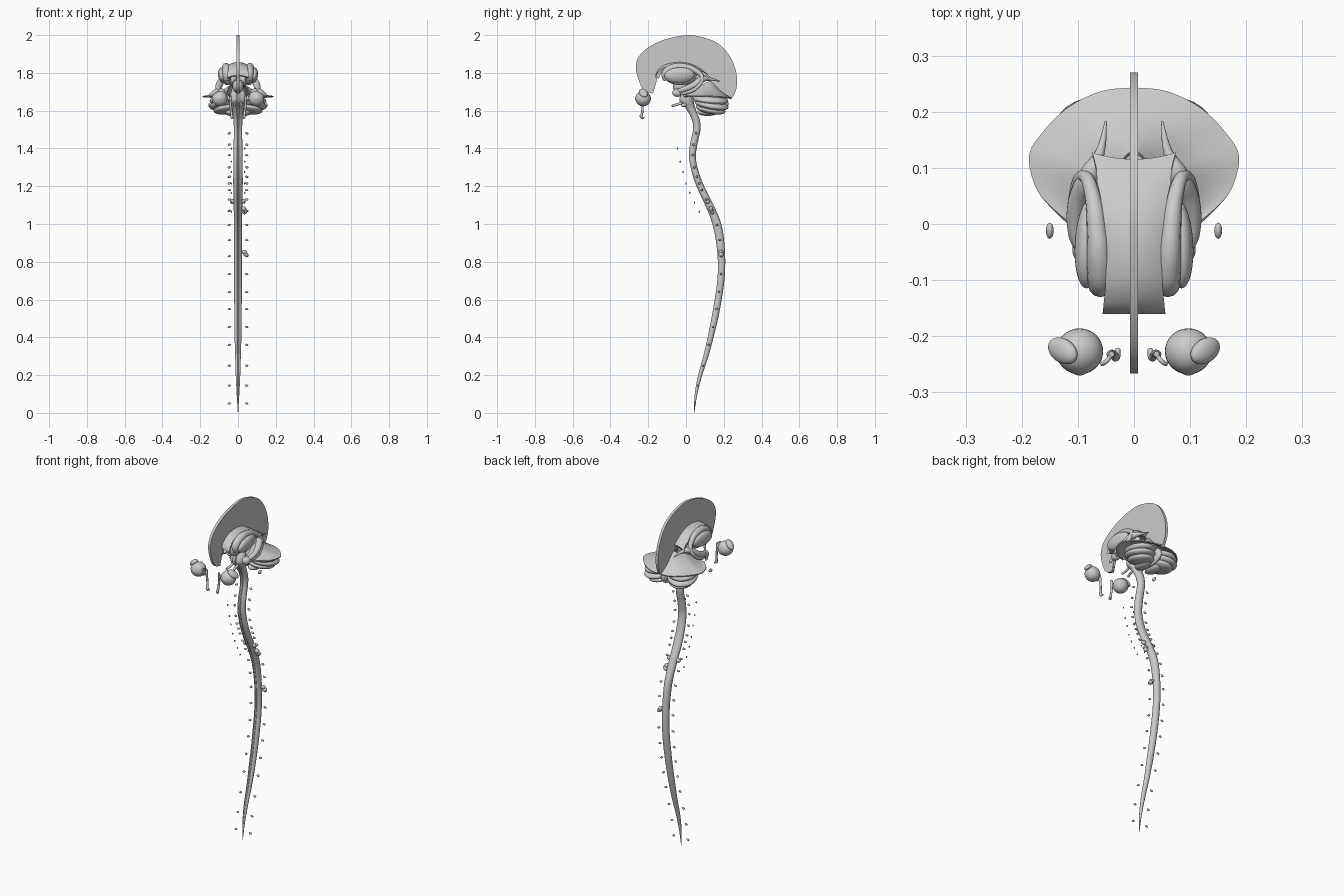
import bpy, bmesh, math
from mathutils import Vector, Euler, Matrix


def add_mesh(name, bm):
    bmesh.ops.recalc_face_normals(bm, faces=bm.faces)
    me = bpy.data.meshes.new(name)
    bm.to_mesh(me)
    bm.free()
    ob = bpy.data.objects.new(name, me)
    bpy.context.collection.objects.link(ob)
    return ob


def blob(name, c, r, rot=(0, 0, 0), seg=32):
    bm = bmesh.new()
    m = Matrix.Translation(c) @ Euler(rot).to_matrix().to_4x4() @ Matrix.Diagonal((*r, 1))
    bmesh.ops.create_uvsphere(bm, u_segments=seg, v_segments=seg // 2, radius=1, matrix=m)
    return add_mesh(name, bm)


def pair(name, c, r, rot=(0, 0, 0), seg=32):
    for side, s in (("left", -1), ("right", 1)):
        blob(f"{name}_{side}", (s * c[0], c[1], c[2]), r, (rot[0], s * rot[1], s * rot[2]), seg)


def tube(name, pts, depth=1.0):
    """pts: (x, y, z, radius)"""
    cu = bpy.data.curves.new(name, 'CURVE')
    cu.dimensions = '3D'
    cu.bevel_depth, cu.bevel_resolution, cu.resolution_u = depth, 4, 8
    cu.use_fill_caps = True
    sp = cu.splines.new('BEZIER')
    sp.bezier_points.add(len(pts) - 1)
    for bp, p in zip(sp.bezier_points, pts):
        bp.co, bp.radius = p[:3], p[3]
        bp.handle_left_type = bp.handle_right_type = 'AUTO'
    ob = bpy.data.objects.new(name, cu)
    bpy.context.collection.objects.link(ob)
    return ob


def tube_pair(name, pts):
    for side, s in (("left", -1), ("right", 1)):
        tube(f"{name}_{side}", [(s * x, y, z, r) for x, y, z, r in pts])


def smooth_path(pts, n=5):
    """Catmull-Rom resampling of an open path"""
    pts = [Vector(p) for p in pts]
    p = [pts[0]] + pts + [pts[-1]]
    out = []
    for i in range(1, len(p) - 2):
        a, b, c, d = p[i - 1:i + 3]
        for k in range(n):
            t = k / n
            out.append(0.5 * (2 * b + (c - a) * t + (2 * a - 5 * b + 4 * c - d) * t * t
                              + (3 * b - a - 3 * c + d) * t ** 3))
    return out + [pts[-1]]


def solidify(ob, t):
    m = ob.modifiers.new("thickness", 'SOLIDIFY')
    m.thickness, m.offset = t, 0


# sickle-shaped midline membrane
outer = smooth_path([(0, -.21, 1.70), (0, -.24, 1.735), (0, -.266, 1.83), (0, -.24, 1.90), (0, -.165, 1.955),
                     (0, -.075, 1.987), (0, .02, 2.0), (0, .10, 1.985), (0, .17, 1.955), (0, .225, 1.90),
                     (0, .262, 1.82), (0, .27, 1.74), (0, .255, 1.685), (0, .235, 1.66)])
inner = smooth_path([(0, .11, 1.765), (0, .08, 1.815), (0, 0, 1.85), (0, -.085, 1.845), (0, -.14, 1.80),
                     (0, -.16, 1.74), (0, -.175, 1.69)])
bm = bmesh.new()
f = bm.faces.new([bm.verts.new(v) for v in outer + inner])
bmesh.ops.triangulate(bm, faces=[f])
solidify(add_mesh("midline_membrane", bm), .015)

# tent-shaped membrane above the cerebellum
edge = smooth_path([(0, .242, 1.665), (.06, .235, 1.665), (.12, .205, 1.67), (.165, .16, 1.672), (.187, .12, 1.675),
                    (.175, .065, 1.675), (.15, .032, 1.677), (.115, 0, 1.68)])
ridge = smooth_path([(0, .13, 1.76), (.008, .125, 1.757), (.018, .115, 1.75), (.03, .095, 1.74), (.042, .07, 1.73),
                     (.05, .04, 1.715), (.055, .015, 1.705), (.06, -.02, 1.69)])
for side, s in (("left", -1), ("right", 1)):
    bm = bmesh.new()
    rows = []
    for k in range(9):
        t = k / 8
        row = []
        for a, b in zip(ridge, edge):
            v = a.lerp(b, t)
            v.z -= .012 * math.sin(math.pi * t)
            row.append(bm.verts.new((s * v.x, v.y, v.z)))
        rows.append(row)
    for a, b in zip(rows, rows[1:]):
        for i in range(len(a) - 1):
            bm.faces.new((a[i], a[i + 1], b[i + 1], b[i]))
    solidify(add_mesh(f"tent_membrane_{side}", bm), .006)

# cerebellum lobules
pair("cerebellum_upper", (.068, .13, 1.658), (.082, .095, .028), (-.1, .08, -.25))
pair("cerebellum_middle", (.072, .135, 1.632), (.08, .092, .026), (-.2, .1, -.25))
pair("cerebellum_lower", (.062, .13, 1.608), (.068, .08, .024), (-.2, .1, -.2))
pair("cerebellum_tonsil", (.035, .115, 1.592), (.034, .055, .02))
blob("cerebellum_vermis", (0, .14, 1.635), (.022, .085, .05))

# brainstem and spinal cord: (y, z, half width, half depth)
stem = [(.03, 1.75, .028, .025), (.02, 1.71, .034, .03), (.005, 1.68, .042, .036), (.003, 1.65, .043, .038),
        (.02, 1.62, .032, .028), (.035, 1.59, .027, .023), (.052, 1.55, .024, .021), (.057, 1.5, .022, .02),
        (.04, 1.42, .023, .02), (.034, 1.35, .024, .018), (.05, 1.27, .025, .019), (.08, 1.19, .025, .021),
        (.128, 1.09, .023, .023), (.163, 1.0, .021, .024), (.181, .9, .02, .022), (.188, .8, .02, .02),
        (.184, .7, .02, .019), (.17, .6, .02, .019), (.152, .5, .019, .018), (.13, .4, .018, .016),
        (.105, .3, .015, .014), (.075, .2, .012, .011), (.053, .1, .007, .007), (.043, 0, .001, .001)]


def cord_y(z):
    for a, b in zip(stem[5:], stem[6:]):
        if b[1] <= z <= a[1]:
            return a[0] + (b[0] - a[0]) * (a[1] - z) / (a[1] - b[1])


bm = bmesh.new()
rings = []
N = 24
for y, z, w, d in smooth_path(stem, 4):
    ring = []
    for i in range(N):
        a = 2 * math.pi * i / N
        g = .75 if i == 18 else 1            # front groove
        ring.append(bm.verts.new((w * math.cos(a), y + g * d * math.sin(a), z)))
    rings.append(ring)
for a, b in zip(rings, rings[1:]):
    for i in range(N):
        bm.faces.new((a[i], a[(i + 1) % N], b[(i + 1) % N], b[i]))
bm.faces.new(rings[0])
bm.faces.new(rings[-1])
add_mesh("brainstem_and_spinal_cord", bm)

# arched commissure over the ventricles: (y, z, half width)
arch = [(-.152, 1.785, .055), (-.14, 1.812, .052), (-.1, 1.838, .047), (-.04, 1.848, .046), (.02, 1.84, .052),
        (.07, 1.815, .063), (.11, 1.785, .074)]
bm = bmesh.new()
rows = []
for y, z, w in smooth_path(arch, 4):
    rows.append([bm.verts.new((w * k / 6, y + .012 * (abs(k) / 6) ** 2 * (y > .08), z - .012 * (k / 6) ** 2))
                 for k in range(-6, 7)])
for a, b in zip(rows, rows[1:]):
    for i in range(12):
        bm.faces.new((a[i], a[i + 1], b[i + 1], b[i]))
solidify(add_mesh("commissure", bm), .018)

# deep nuclei and ventricle horns
pair("putamen", (.081, -.035, 1.787), (.024, .08, .042), (.05, .15, .06))
pair("pallidum", (.062, -.03, 1.785), (.025, .085, .05), (0, .1, .05))
pair("thalamus", (.03, .03, 1.765), (.03, .055, .032))
pair("amygdala", (.088, -.045, 1.695), (.022, .028, .022))
blob("hypothalamus", (0, -.03, 1.73), (.03, .04, .035))
tube_pair("caudate", [(.06, -.1, 1.76, .018), (.06, -.108, 1.795, .022), (.062, -.07, 1.825, .022),
                      (.066, -.01, 1.832, .018), (.074, .05, 1.812, .014), (.088, .085, 1.775, .011),
                      (.105, .06, 1.725, .01), (.105, 0, 1.695, .009), (.092, -.04, 1.69, .008)])
tube_pair("ventricle_horn", [(.05, .183, 1.755, .002), (.06, .13, 1.767, .008), (.078, .09, 1.768, .018),
                             (.1, .04, 1.735, .018), (.103, -.02, 1.71, .014), (.09, -.06, 1.70, .006)])
tube_pair("optic_nerve", [(.022, -.075, 1.625, .006), (.016, -.04, 1.635, .007), (.02, 0, 1.65, .008)])
pair("nerve_ganglion", (.15, -.012, 1.63), (.007, .015, .01), (.3, 0, 0), 16)

# eyes, tear glands and tear ducts
pair("eye", (.097, -.227, 1.664), (.042, .041, .041))
pair("cornea", (.097, -.25, 1.664), (.02, .02, .02))
pair("tear_gland", (.127, -.226, 1.694), (.033, .022, .014), (.35, .6, .5))
tube_pair("tear_duct", [(.04, -.232, 1.68, .005), (.041, -.232, 1.66, .008), (.039, -.23, 1.63, .006),
                        (.035, -.232, 1.59, .006), (.032, -.236, 1.565, .008), (.028, -.222, 1.562, .004)])
tube_pair("upper_canal", [(.058, -.25, 1.676, .004), (.05, -.245, 1.682, .004), (.04, -.232, 1.672, .004)])
tube_pair("lower_canal", [(.058, -.25, 1.655, .004), (.05, -.245, 1.65, .004), (.04, -.232, 1.66, .004)])

# spinal ganglia along the cord
for i, z in enumerate((1.48, 1.42, 1.365, 1.3, 1.25, 1.215, 1.18, 1.13, 1.07, .995, .915, .83, .735, .64,
                       .55, .455, .36, .25, .145, .05)):
    pair(f"spinal_ganglion_{i}", (.046, cord_y(z), z), (.009, .006, .006), (0, .3, 0), 12)

# chain ganglia in front of the neck
for i, (y, z) in enumerate(((-.045, 1.4), (-.03, 1.33), (-.015, 1.275), (0, 1.215), (.02, 1.165),
                            (.045, 1.115), (.07, 1.065))):
    pair(f"chain_ganglion_{i}", (.035, y, z), (.004, .004, .006), (0, 0, 0), 8)

# nerve clusters beside the cord
for i, (x, z) in enumerate(((.03, 1.08), (.034, 1.065), (-.03, 1.12), (.028, 1.12), (.034, .85), (.042, .838))):
    blob(f"nerve_cluster_{i}", (x, cord_y(z), z), (.014, .012, .014), (.3 * i, .4, 0), 12)

bpy.ops.object.select_all(action='SELECT')
bpy.context.view_layer.objects.active = bpy.data.objects["midline_membrane"]
bpy.ops.object.convert(target='MESH')
bpy.ops.object.shade_smooth_by_angle(angle=math.radians(40))
